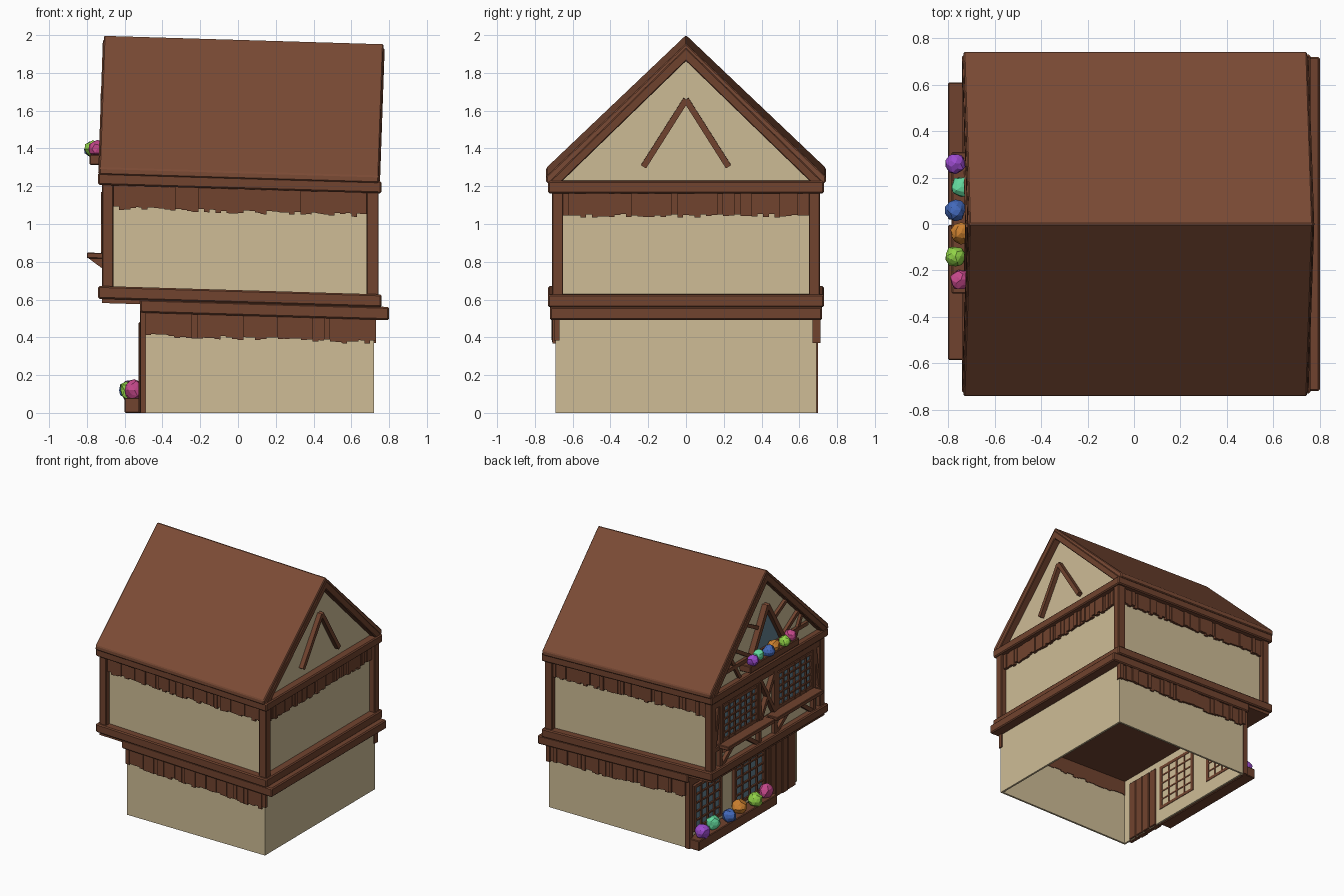
import bpy, bmesh, math, random
from mathutils import Vector

if "Cube" in bpy.data.objects:
    bpy.data.objects.remove(bpy.data.objects["Cube"])

random.seed(4)
TILT = 0.03


def material(name, hexcol):
    m = bpy.data.materials.new(name)
    c = [(int(hexcol[i:i + 2], 16) / 255) ** 2.2 for i in (0, 2, 4)]
    m.diffuse_color = (*c, 1)
    m.use_nodes = True
    m.node_tree.nodes["Principled BSDF"].inputs["Base Color"].default_value = m.diffuse_color
    return m


WOOD = material("wood", "704532")
ROOF = material("roof_brown", "7a4c38")
PLASTER = material("plaster", "cdbb95")
GLASS = material("glass", "64808f")
PETALS = [material("petal_" + n, h) for n, h in (
    ("purple", "9a4ccc"), ("mint", "62d69a"), ("blue", "4468b8"),
    ("orange", "cc8033"), ("lime", "8fd048"), ("pink", "c44a8a"))]


# Solids are (outline, start, end, axis): a 2D outline extruded along x or y
def box(x0, x1, y0, y1, z0, z1):
    return ([(y0, z0), (y1, z0), (y1, z1), (y0, z1)], x0, x1, "x")


def bar(p, q, w, x0, x1):
    a, b = Vector(p), Vector(q)
    d = (b - a).normalized()
    n = Vector((-d.y, d.x)) * w / 2
    return ([a + n, a - n, b - n, b + n], x0, x1, "x")


def build(name, mat, solids, tilt=True, bevel=0.0, lean=0.0):
    bm = bmesh.new()
    for outline, s, e, axis in solids:
        rings = []
        for t in (s, e):
            rings.append([bm.verts.new((t, u, v) if axis == "x" else (u, t, v))
                          for u, v in outline])
        n = len(outline)
        bm.faces.new(rings[0])
        bm.faces.new(rings[1][::-1])
        for i in range(n):
            j = (i + 1) % n
            bm.faces.new((rings[0][j], rings[0][i], rings[1][i], rings[1][j]))
    bmesh.ops.recalc_face_normals(bm, faces=bm.faces)
    for v in bm.verts:
        x, z = v.co.x, v.co.z
        v.co.x += lean * (z - 1.25)
        if tilt:
            v.co.z -= TILT * x
    me = bpy.data.meshes.new(name)
    bm.to_mesh(me)
    bm.free()
    me.materials.append(mat)
    ob = bpy.data.objects.new(name, me)
    bpy.context.collection.objects.link(ob)
    if bevel:
        m = ob.modifiers.new("bevel", "BEVEL")
        m.width, m.segments = bevel, 1
    return ob


def window(name, x, y0, y1, z0, z1, ny, nz, tilt):
    build(name + "_glass", GLASS, [box(x - .012, x - .002, y0, y1, z0, z1)], tilt)
    s = []
    for i in range(ny + 1):
        y, w = y0 + (y1 - y0) * i / ny, (.012 if i in (0, ny) else .006)
        s.append(box(x - .026, x + .02, y - w, y + w, z0 - .012, z1 + .012))
    for i in range(nz + 1):
        z, w = z0 + (z1 - z0) * i / nz, (.012 if i in (0, nz) else .006)
        s.append(box(x - .024, x + .018, y0, y1, z - w, z + w))
    build(name + "_lattice", WOOD, s, tilt)


def band(name, a0, a1, face, sign, z0, z1, along):
    """Row of uneven vertical planks hung under a beam."""
    n = int((a1 - a0) / .03)
    s = []
    for i in range(n):
        a, b = a0 + (a1 - a0) * i / n, a0 + (a1 - a0) * (i + 1) / n
        out = face + sign * random.uniform(.008, .022)
        lo, hi = sorted((face - sign * .02, out))
        zb = z0 + random.uniform(0, .02)
        s.append(box(a, b, lo, hi, zb, z1) if along == "x"
                 else box(lo, hi, a, b, zb, z1))
    build(name, WOOD, s)


def flowers(name, x, z, r, ys):
    for i, y in enumerate(ys):
        bm = bmesh.new()
        bmesh.ops.create_icosphere(bm, subdivisions=2, radius=r)
        for v in bm.verts:
            v.co *= random.uniform(.85, 1.08)
            v.co += Vector((x + .012 * (-1) ** (i + 1), y, z))
        me = bpy.data.meshes.new(name)
        bm.to_mesh(me)
        bm.free()
        me.materials.append(PETALS[i])
        ob = bpy.data.objects.new(f"{name}_{i + 1}", me)
        bpy.context.collection.objects.link(ob)


# Ground floor: thin open-bottomed shell
build("ground_walls", PLASTER, [
    box(-.49, .72, -.69, -.675, 0, .54), box(-.49, .72, .675, .69, 0, .54),
    box(.705, .72, -.675, .675, 0, .54), box(-.49, -.475, -.675, .675, 0, .54)], False)
build("ground_posts", WOOD, [
    box(-.52, -.48, .655, .70, 0, .59), box(-.52, -.48, .655, .70, 0, .59),
    box(-.515, -.48, -.305, -.275, 0, .54), box(-.515, -.48, -.64, -.61, 0, .54),
    box(-.515, -.48, -.61, .655, .49, .54)], False)
window("ground_window_left", -.49, .29, .62, .12, .46, 4, 5, False)
window("ground_window_right", -.49, -.25, .11, .12, .46, 4, 5, False)
build("door", WOOD, [box(-.52 - .006 * (i % 2), -.465, -.61 + .0763 * i, -.538 + .0763 * i,
                         0, .48) for i in range(4)], False, .004)
build("ground_planter", WOOD, [box(-.60, -.50, -.29, .69, 0, .08)], False, .005)
flowers("ground_flower", -.56, .12, .056, [.61 - .166 * i for i in range(6)])
for s in (-1, 1):
    band(f"ground_planks_{'front' if s < 0 else 'back'}", -.49, .73, s * .69, s, .385, .52, "x")

# Jettied floor beams
build("ground_beam", WOOD, [box(-.52, .80, -.72, .72, .515, .585)], True, .008)
build("jetty_soffit", WOOD, [box(-.72, -.50, -.71, .71, .56, .59)])
build("jetty_beam", WOOD, [box(-.74, .76, -.73, .73, .582, .65)], True, .008)

# Upper floor
build("upper_walls", PLASTER, [box(-.69, .70, -.67, .67, .63, 1.2)])
build("upper_corner_posts", WOOD, [box(x0, x1, *ys, .64, 1.2)
      for x0, x1 in ((-.72, -.66), (.68, .745)) for ys in ((-.71, -.65), (.65, .71))], True, .005)
for s in (-1, 1):
    band(f"upper_planks_{'front' if s < 0 else 'back'}", -.66, .69, s * .675, s, 1.055, 1.2, "x")
band("upper_planks_right", -.65, .65, .705, 1, 1.055, 1.2, "y")
build("eave_beam", WOOD, [box(-.74, .76, -.73, .73, 1.185, 1.25)], True, .008)

# Upper facade: two windows, timber framing, sills on brackets
facade = [box(-.72, -.68, -.65, .65, 1.13, 1.19), box(-.72, -.68, -.65, .65, .785, .815)]
brackets = []
for s in (-1, 1):
    window(f"upper_window_{'left' if s > 0 else 'right'}", -.695,
           *sorted((s * .13, s * .55)), .84, 1.11, 6, 5, True)
    for y in (.10, .585):
        facade.append(box(-.72, -.68, s * y - .016, s * y + .016, .64, 1.19))
    facade += [bar((s * -.09, .82), (s * .09, 1.14), .028, -.725, -.68),
               bar((s * .12, .65), (s * .33, .80), .03, -.718, -.68),
               bar((s * .56, .65), (s * .36, .80), .03, -.718, -.68),
               bar((s * .60, 1.15), (s * .65, .82), .024, -.716, -.68)]
    for y in (.12, .34, .55):
        brackets.append(([(-.795, .797), (-.70, .797), (-.70, .73)],
                         s * y - .015, s * y + .015, "y"))
build("upper_facade_timbers", WOOD, facade)
build("sill_brackets", WOOD, brackets)
build("window_sills", WOOD, [box(-.80, -.70, -.585, -.005, .795, .825),
                             box(-.80, -.70, .02, .61, .795, .825)], True, .004)

# Roof shell with raised gable boards
build("roof", ROOF, [([(.74, 1.275), (0, 1.978), (-.74, 1.275), (-.74, 1.24), (-.69, 1.24),
                       (0, 1.91), (.69, 1.24), (.74, 1.24)], -.735, .745, "x")], True, .006, .035)
chevron = [(.725, 1.245), (0, 1.955), (-.725, 1.245), (-.66, 1.245), (0, 1.885), (.66, 1.245)]
build("gable_boards", WOOD, [(chevron, -.74, -.685, "x"), (chevron, .69, .752, "x")],
      True, .005, .035)
build("gable_walls", PLASTER, [([(-.70, 1.24), (.70, 1.24), (0, 1.92)], a, b, "x")
                               for a, b in ((-.69, -.67), (.68, .70))], True, 0, .02)

# Gable braces on both ends
build("gable_brace_right", WOOD, [bar((0, 1.68), (s * .225, 1.325), .032, .68, .735)
                                  for s in (-1, 1)], True, 0, .02)
front = [bar((-.52, 1.36), (.52, 1.36), .03, -.715, -.67)]
for s in (-1, 1):
    front += [bar((0, 1.70), (s * .24, 1.29), .034, -.735, -.67),
              bar((s * .09, 1.55), (s * .30, 1.66), .028, -.715, -.67),
              bar((s * .20, 1.37), (s * .43, 1.51), .028, -.715, -.67),
              bar((s * .33, 1.25), (s * .46, 1.47), .026, -.712, -.67)]
build("gable_timbers_left", WOOD, front, True, 0, .02)
build("gable_window", GLASS, [([(-.18, 1.375), (.18, 1.375), (0, 1.66)], -.70, -.68, "x")],
      True, 0, .02)

# Upper flower box
build("gable_planter", WOOD, [box(-.785, -.68, -.30, .31, 1.29, 1.345)], True, .005)
flowers("gable_flower", -.757, 1.397, .046, [.26 - .1 * i for i in range(6)])
